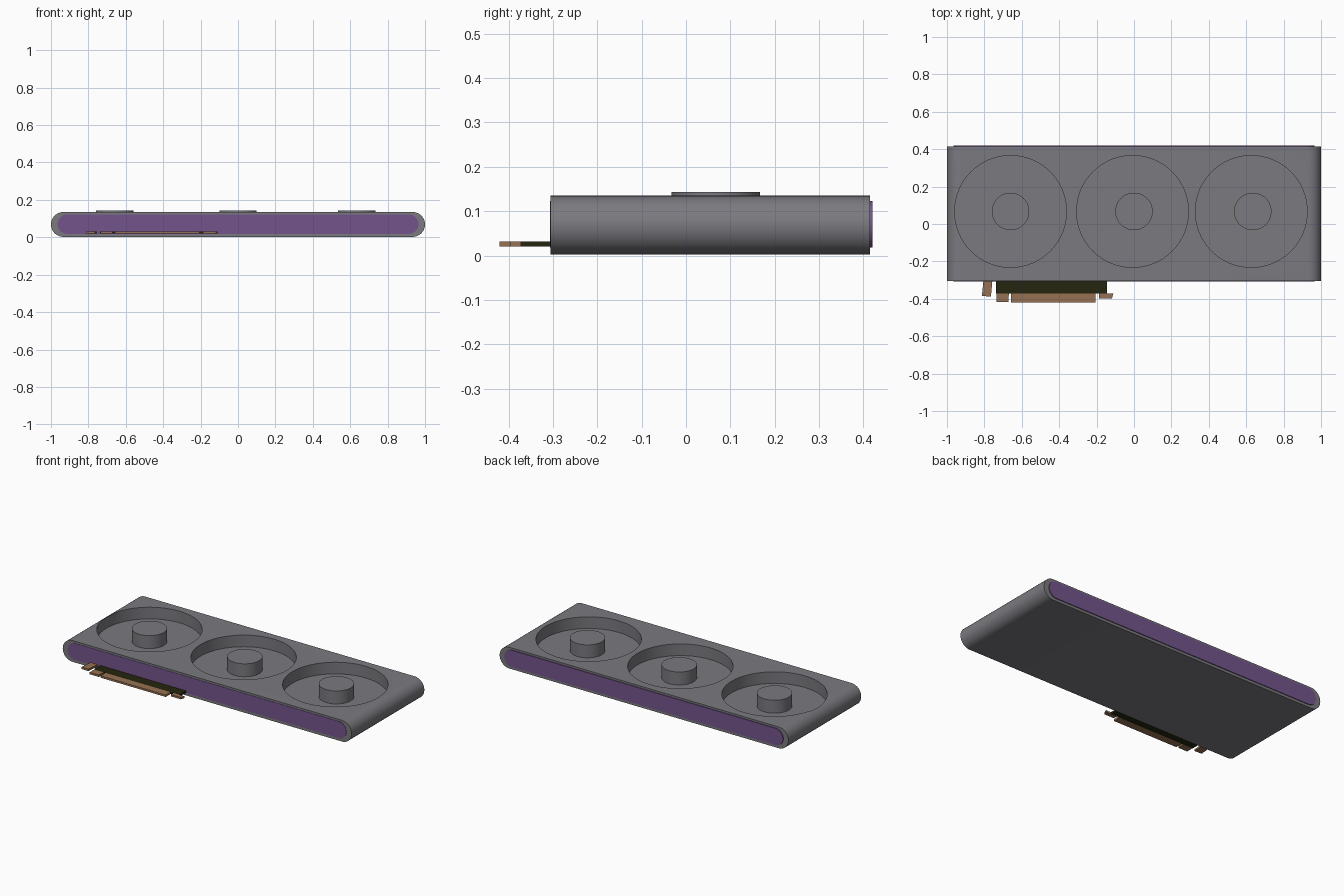
import bpy, bmesh, math

if "Cube" in bpy.data.objects:
    bpy.data.objects.remove(bpy.data.objects["Cube"])


def material(name, rgb):
    m = bpy.data.materials.new(name)
    m.diffuse_color = (*rgb, 1)
    m.use_nodes = True
    m.node_tree.nodes["Principled BSDF"].inputs["Base Color"].default_value = m.diffuse_color
    return m


GREY = material("shroud grey", (0.195, 0.195, 0.215))
PURPLE = material("side purple", (0.175, 0.09, 0.26))
COPPER = material("contact copper", (0.30, 0.165, 0.085))
BOARD = material("board dark green", (0.017, 0.018, 0.004))


def extrude(name, points, offset, mat):
    """Solid made by sweeping a flat outline along an offset vector."""
    bm = bmesh.new()
    face = bm.faces.new([bm.verts.new(p) for p in points])
    out = bmesh.ops.extrude_face_region(bm, geom=[face])
    verts = [v for v in out["geom"] if isinstance(v, bmesh.types.BMVert)]
    bmesh.ops.translate(bm, verts=verts, vec=offset)
    bmesh.ops.recalc_face_normals(bm, faces=bm.faces)
    mesh = bpy.data.meshes.new(name)
    bm.to_mesh(mesh)
    bm.free()
    mesh.materials.append(mat)
    ob = bpy.data.objects.new(name, mesh)
    bpy.context.collection.objects.link(ob)
    return ob


def pill(half_w, z0, z1, y, n=16):
    """Stadium outline in the xz plane."""
    r, zc = (z1 - z0) / 2, (z0 + z1) / 2
    pts = []
    for side, start in ((1, -90), (-1, 90)):
        for i in range(n + 1):
            a = math.radians(start + 180 * i / n)
            pts.append((side * (half_w - r) + r * math.cos(a), y, zc + r * math.sin(a)))
    return pts


def circle(x, y, z, r, n=64):
    return [(x + r * math.cos(2 * math.pi * i / n),
             y + r * math.sin(2 * math.pi * i / n), z) for i in range(n)]


def smooth(ob):
    bpy.ops.object.select_all(action='DESELECT')
    ob.select_set(True)
    bpy.context.view_layer.objects.active = ob
    bpy.ops.object.shade_smooth_by_angle(angle=math.radians(30))


FLOOR = 0.062

# Rounded shroud
shroud = extrude("shroud", pill(1.0, 0.002, 0.135, -0.305), (0, 0.72, 0), GREY)

# Fan wells cut from the top
for i, x in enumerate((-0.66, -0.008, 0.627)):
    cutter = extrude(f"fan_well_cutter_{i}", circle(x, 0.067, FLOOR, 0.299), (0, 0, 0.2), GREY)
    mod = shroud.modifiers.new("fan_well", 'BOOLEAN')
    mod.operation, mod.solver, mod.object = 'DIFFERENCE', 'EXACT', cutter
    bpy.context.view_layer.objects.active = shroud
    bpy.ops.object.modifier_apply(modifier=mod.name)
    bpy.data.objects.remove(cutter)
smooth(shroud)

# Fan hubs
for i, x in enumerate((-0.66, 0.0, 0.635)):
    smooth(extrude(f"fan_hub_{i}", circle(x, 0.067, FLOOR - 0.005, 0.1), (0, 0, 0.086), GREY))

# Purple side panels, front and back
smooth(extrude("front_panel", pill(0.965, 0.018, 0.123, -0.307), (0, 0.006, 0), PURPLE))
smooth(extrude("back_panel", pill(0.965, 0.018, 0.123, 0.412), (0, 0.008, 0), PURPLE))

# Edge connector: board and contacts
Z, T = 0.02, 0.012


def plate(name, outline, mat):
    extrude(name, [(x, y, Z) for x, y in outline], (0, 0, T), mat)


plate("connector_board", [(-0.737, -0.372), (-0.145, -0.372), (-0.145, -0.30), (-0.737, -0.30)], BOARD)
plate("contact_tab", [(-0.813, -0.385), (-0.765, -0.388), (-0.757, -0.30), (-0.805, -0.30)], COPPER)
plate("contact_short", [(-0.735, -0.418), (-0.672, -0.418), (-0.669, -0.372), (-0.735, -0.372)], COPPER)
plate("contact_long", [(-0.658, -0.42), (-0.207, -0.42), (-0.207, -0.372), (-0.658, -0.372)], COPPER)
plate("contact_end", [(-0.187, -0.397), (-0.118, -0.397), (-0.11, -0.372), (-0.187, -0.372)], COPPER)
